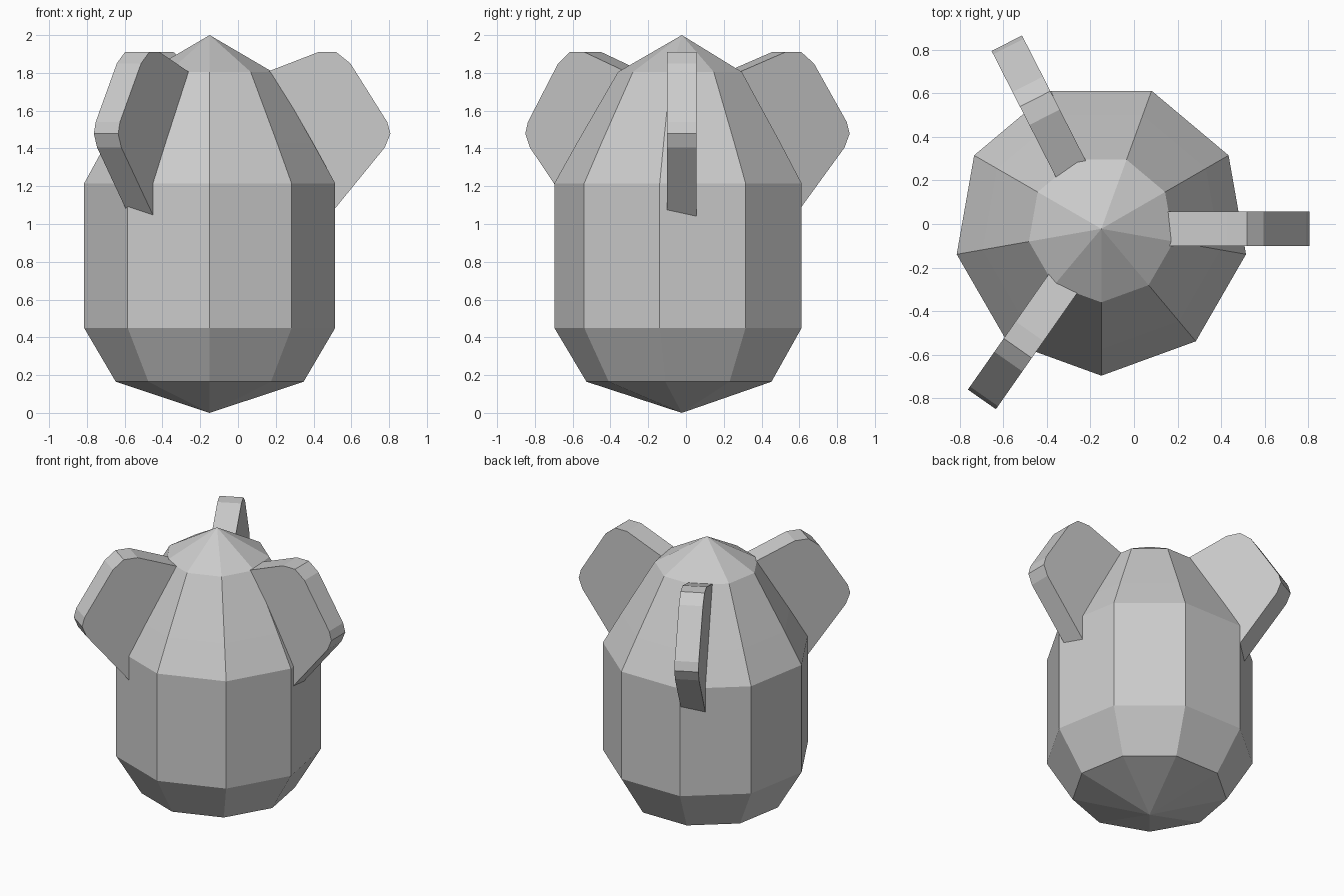
import bpy, bmesh, math
from mathutils import Matrix

if "Cube" in bpy.data.objects:
    bpy.data.objects.remove(bpy.data.objects["Cube"])

CX, CY = -0.15, -0.022   # axis of the body
SIDES = 9


def make_object(name, bm):
    bmesh.ops.recalc_face_normals(bm, faces=bm.faces)
    mesh = bpy.data.meshes.new(name)
    bm.to_mesh(mesh)
    bm.free()
    ob = bpy.data.objects.new(name, mesh)
    ob.location = (CX, CY, 0)
    bpy.context.collection.objects.link(ob)
    return ob


# Nine-sided pointed body: rings of (radius, height) closed by two apexes
rings = [(0.505, 0.165), (0.675, 0.45), (0.675, 1.215), (0.555, 1.43), (0.338, 1.805)]
bm = bmesh.new()
loops = []
for r, z in rings:
    loop = []
    for k in range(SIDES):
        a = math.radians(-90) + k * math.tau / SIDES
        loop.append(bm.verts.new((r * math.cos(a), r * math.sin(a), z)))
    loops.append(loop)
bottom = bm.verts.new((0, 0, 0))
top = bm.verts.new((0, 0, 2))
for k in range(SIDES):
    n = (k + 1) % SIDES
    for lo, hi in zip(loops, loops[1:]):
        bm.faces.new((lo[k], lo[n], hi[n], hi[k]))
    bm.faces.new((bottom, loops[0][n], loops[0][k]))
    bm.faces.new((top, loops[-1][k], loops[-1][n]))
make_object("body", bm)

# Three radial fins, extruded from one (radius, height) outline
outline = [(0.20, 1.765), (0.575, 1.91), (0.67, 1.91), (0.745, 1.85), (0.94, 1.54),
           (0.957, 1.478), (0.927, 1.405), (0.56, 0.955)]
THICK = 0.157
for i, angle in enumerate((0, 117, 235)):
    bm = bmesh.new()
    face = bm.faces.new([bm.verts.new((u, -THICK / 2, z)) for u, z in outline])
    out = bmesh.ops.extrude_face_region(bm, geom=[face])
    moved = [g for g in out["geom"] if isinstance(g, bmesh.types.BMVert)]
    bmesh.ops.translate(bm, verts=moved, vec=(0, THICK, 0))
    bm.transform(Matrix.Rotation(math.radians(angle), 4, 'Z'))
    make_object(f"fin_{i + 1}", bm)
